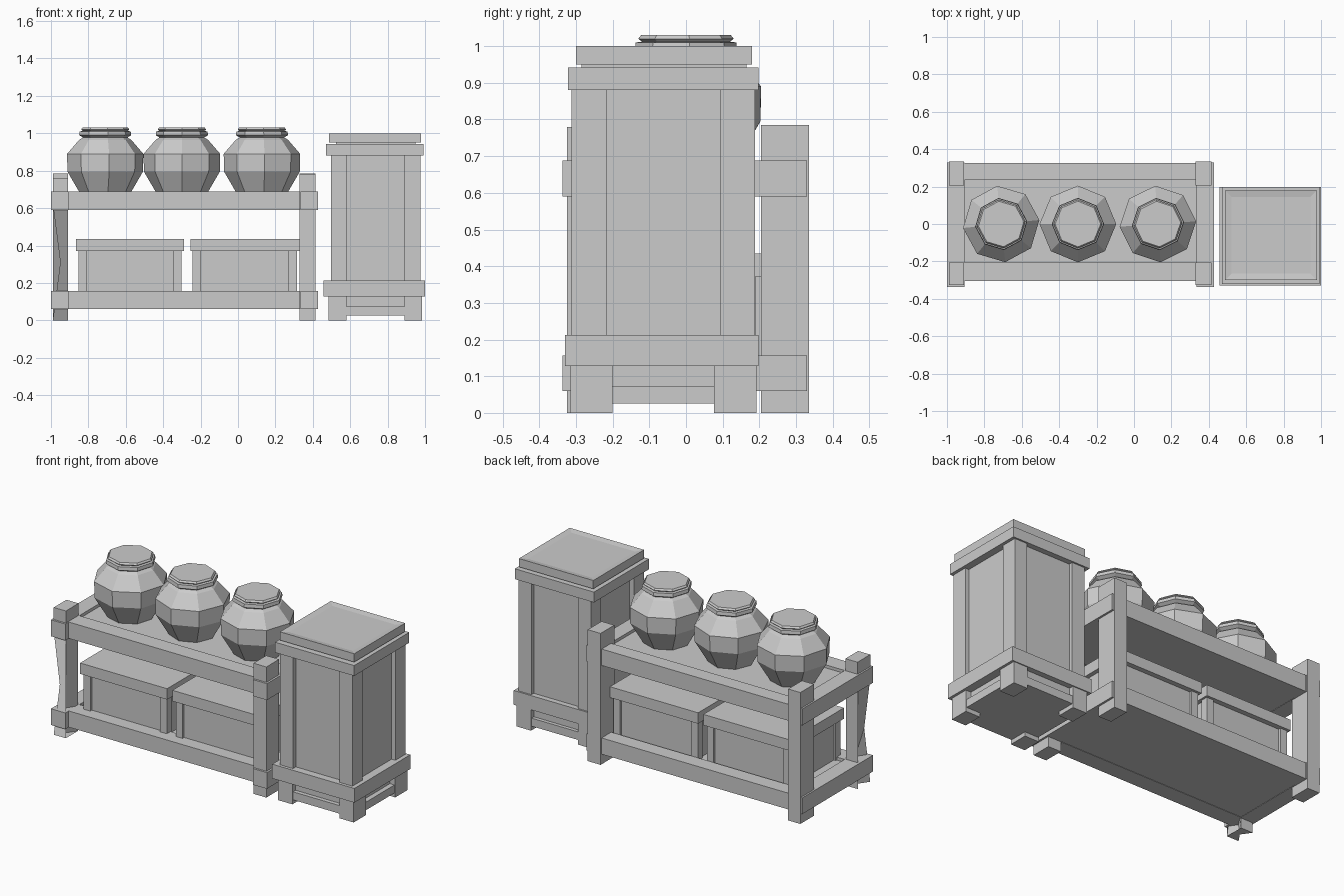
import bpy, bmesh
from math import sin, cos, pi, radians

if "Cube" in bpy.data.objects:
    bpy.data.objects.remove(bpy.data.objects["Cube"])


def make_object(name, bm):
    bmesh.ops.recalc_face_normals(bm, faces=bm.faces)
    mesh = bpy.data.meshes.new(name)
    bm.to_mesh(mesh)
    bm.free()
    obj = bpy.data.objects.new(name, mesh)
    bpy.context.collection.objects.link(obj)
    return obj


def add_box(bm, x, y, z):
    """Add a box given (min, max) ranges; returns its vertices."""
    verts = bmesh.ops.create_cube(bm, size=1)["verts"]
    for v in verts:
        for i, (lo, hi) in enumerate((x, y, z)):
            v.co[i] = hi if v.co[i] > 0 else lo
    return verts


def box(name, x, y, z):
    bm = bmesh.new()
    add_box(bm, x, y, z)
    return make_object(name, bm)


def corner_posts(name, x, y, z, wx, wy):
    """Four posts in the corners of a rectangle."""
    bm = bmesh.new()
    for px in ((x[0], x[0] + wx), (x[1] - wx, x[1])):
        for py in ((y[0], y[0] + wy), (y[1] - wy, y[1])):
            add_box(bm, px, py, z)
    return make_object(name, bm)


def lathe(name, centre, profile, sides, turn):
    bm = bmesh.new()
    rings = []
    for r, z in profile:
        rings.append([bm.verts.new((centre[0] + r * cos(turn + 2 * pi * i / sides),
                                    centre[1] + r * sin(turn + 2 * pi * i / sides), z))
                      for i in range(sides)])
    for a, b in zip(rings, rings[1:]):
        for i in range(sides):
            j = (i + 1) % sides
            bm.faces.new((a[i], a[j], b[j], b[i]))
    bm.faces.new(rings[0])
    bm.faces.new(rings[-1])
    return make_object(name, bm)


# Rack posts
box("back_left_post", (-0.99, -0.91), (0.205, 0.335), (0, 0.785))
box("back_right_post", (0.33, 0.415), (0.205, 0.335), (0, 0.785))
box("front_right_post", (0.33, 0.415), (-0.325, -0.205), (0, 0.78))

# Front left post is twisted at its foot
box("front_left_post_cap", (-0.99, -0.91), (-0.325, -0.205), (0.59, 0.76))
bm = bmesh.new()
verts = add_box(bm, (-0.99, -0.91), (-0.325, -0.21), (0, 0.62))
for v in verts:
    if v.co.z < 0.1 and v.co.y < -0.3:
        v.co.x = -1.9 - v.co.x
make_object("front_left_post", bm)

# Two shelf levels: boards, long rails and end rails
for level, z in (("lower", (0.06, 0.157)), ("upper", (0.59, 0.688))):
    box(level + "_shelf_board", (-0.95, 0.38), (-0.25, 0.28), (z[0] + 0.002, z[1] - 0.018))
    box(level + "_front_rail", (-0.95, 0.38), (-0.305, -0.205), z)
    box(level + "_back_rail", (-0.95, 0.38), (0.235, 0.325), z)
    box(level + "_left_end_rail", (-1.0, -0.905), (-0.337, 0.33), z)
    box(level + "_right_end_rail", (0.335, 0.427), (-0.337, 0.33), z)

# Jars with lids
jar_profile = [(0.13, 0.67), (0.203, 0.795), (0.205, 0.89), (0.14, 0.965), (0.115, 0.98)]
lid_profile = [(0.115, 0.975), (0.14, 0.99), (0.137, 1.01), (0.12, 1.012), (0.13, 1.02), (0.122, 1.03)]
for n, (x, turn) in enumerate(((-0.71, 6), (-0.30, 0), (0.128, 4))):
    lathe(f"jar_{n + 1}", (x, 0), jar_profile, 8, radians(turn))
    lathe(f"jar_lid_{n + 1}", (x, 0), lid_profile, 8, radians(turn))

# Chests on the lower shelf
for n, (x0, x1) in enumerate(((-0.865, -0.29), (-0.255, 0.328))):
    name = f"chest_{n + 1}"
    box(name + "_lid", (x0, x1), (-0.255, 0.25), (0.37, 0.435))
    box(name + "_body", (x0 + 0.025, x1 - 0.025), (-0.225, 0.22), (0.13, 0.38))
    corner_posts(name + "_corners", (x0 + 0.012, x1 - 0.012), (-0.24, 0.235), (0.13, 0.38), 0.045, 0.045)

# Tall cabinet
box("cabinet_body", (0.525, 0.95), (-0.285, 0.165), (0.03, 0.95))
corner_posts("cabinet_corner_posts", (0.497, 0.975), (-0.312, 0.188), (0.2, 0.89), 0.085, 0.095)
corner_posts("cabinet_feet", (0.485, 0.985), (-0.315, 0.192), (0, 0.14), 0.095, 0.115)
box("cabinet_base_rail", (0.49, 0.98), (-0.31, 0.187), (0.025, 0.073))
box("cabinet_lower_band", (0.457, 1.0), (-0.33, 0.198), (0.128, 0.213))
box("cabinet_upper_band", (0.47, 0.993), (-0.322, 0.198), (0.88, 0.942))
bm = bmesh.new()
add_box(bm, (0.487, 0.978), (-0.30, 0.18), (0.95, 1.0))
bm.normal_update()
top = [f for f in bm.faces if f.normal.z > 0.9]
bmesh.ops.inset_region(bm, faces=top, thickness=0.05, depth=-0.006)
make_object("cabinet_lid", bm)
